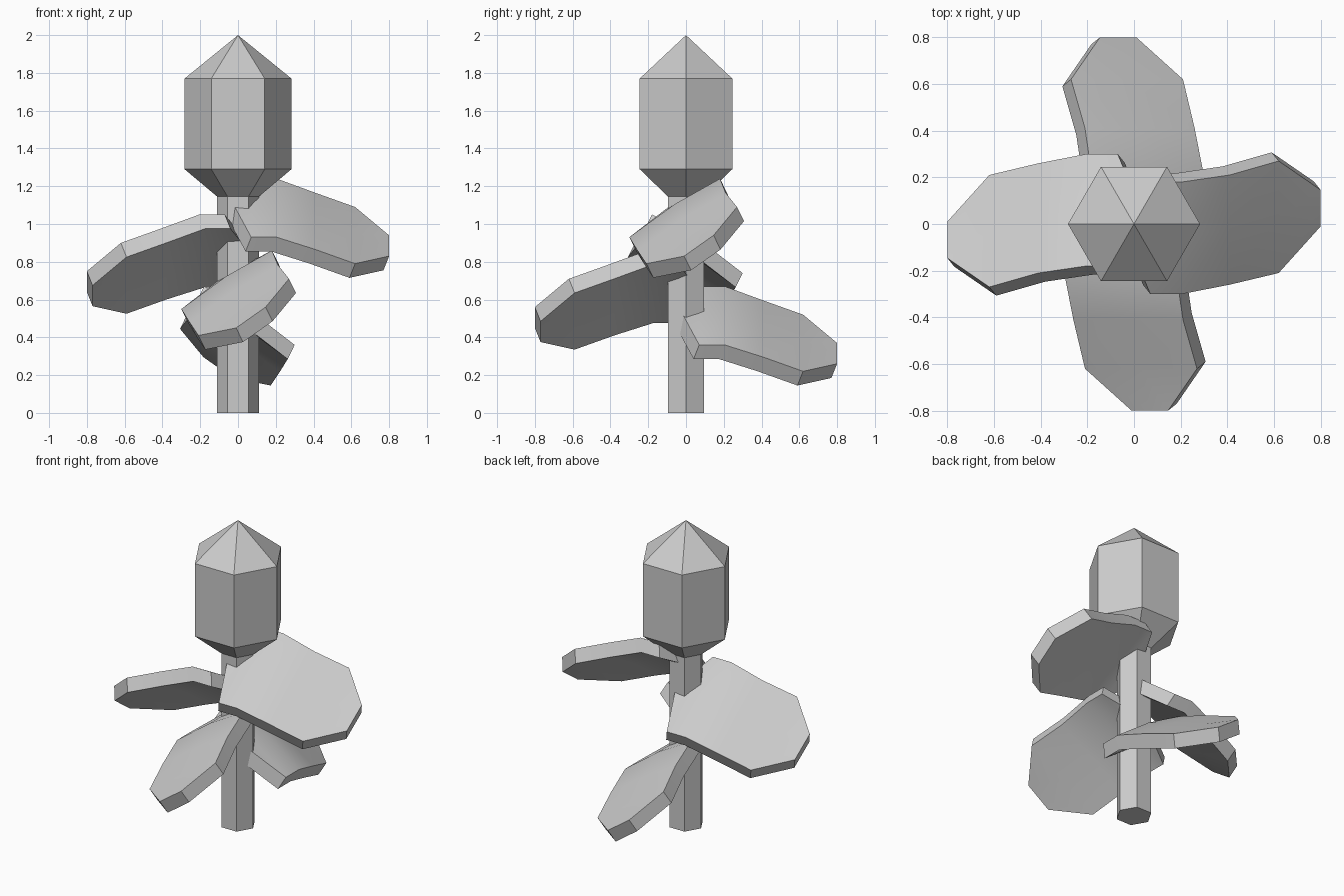
import bpy, bmesh, math
from mathutils import Vector, Matrix

if "Cube" in bpy.data.objects:
    bpy.data.objects.remove(bpy.data.objects["Cube"])

grey = bpy.data.materials.new("plain_grey")
grey.diffuse_color = (0.6, 0.6, 0.6, 1)
grey.use_nodes = True
grey.node_tree.nodes["Principled BSDF"].inputs["Base Color"].default_value = grey.diffuse_color


def finish(name, bm, smooth_angle=None):
    bmesh.ops.recalc_face_normals(bm, faces=bm.faces)
    mesh = bpy.data.meshes.new(name)
    bm.to_mesh(mesh)
    bm.free()
    mesh.materials.append(grey)
    obj = bpy.data.objects.new(name, mesh)
    bpy.context.collection.objects.link(obj)
    if smooth_angle:
        bpy.ops.object.select_all(action='DESELECT')
        obj.select_set(True)
        bpy.context.view_layer.objects.active = obj
        bpy.ops.object.shade_smooth_by_angle(angle=math.radians(smooth_angle))
    return obj


def hex_lathe(name, profile):
    """Six-sided solid from (radius, height) pairs; radius 0 makes a point."""
    bm = bmesh.new()
    rings = []
    for r, z in profile:
        n = 6 if r else 1
        rings.append([bm.verts.new((r * math.cos(i * math.pi / 3),
                                    r * math.sin(i * math.pi / 3), z)) for i in range(n)])
    for a, b in zip(rings, rings[1:]):
        for i in range(6):
            j = (i + 1) % 6
            if len(b) == 1:
                bm.faces.new((a[i], a[j], b[0]))
            else:
                bm.faces.new((a[i], a[j], b[j], b[i]))
    for ring in (rings[0], rings[-1]):
        if len(ring) == 6:
            bm.faces.new(ring)
    return finish(name, bm)


# Stem and bud
hex_lathe("stem", [(0.11, 0), (0.11, 1.15)])
hex_lathe("bud", [(0.11, 1.145), (0.283, 1.29), (0.283, 1.77), (0, 2.0)])

# Leaf stations along its length: x, centre y, centre z, half width in y, in z, rib rise
STATIONS = [(0.07, -0.06, 1.085, 0.24, 0.155, 0.02),
            (0.205, -0.06, 1.085, 0.24, 0.155, 0.02),
            (0.41, -0.025, 1.015, 0.235, 0.15, 0.015),
            (0.62, 0.03, 0.94, 0.24, 0.15, 0.005),
            (0.80, 0.068, 0.885, 0.078, 0.055, 0.0)]
THICKNESS = Vector((0.03, -0.037, 0.075))


def leaf(name, turn, drop):
    bm = bmesh.new()
    rows = []
    for x, y, z, wy, wz, rise in STATIONS:
        rows.append([bm.verts.new((x, y + s * wy, z + s * wz + (rise if s == 0 else 0)))
                     for s in (-1, 0, 1)])
    base = bm.verts.new((-0.03, -0.06, 1.115))
    for a, b in zip(rows, rows[1:]):
        for i in (0, 1):
            bm.faces.new((a[i], b[i], b[i + 1], a[i + 1]))
    for i in (0, 1):
        bm.faces.new((base, rows[0][i], rows[0][i + 1]))
    # Thicken the blade downward
    out = bmesh.ops.extrude_face_region(bm, geom=bm.faces[:], use_keep_orig=True)
    low = [g for g in out["geom"] if isinstance(g, bmesh.types.BMVert)]
    bmesh.ops.translate(bm, verts=low, vec=-THICKNESS)
    bm.transform(Matrix.Translation((0, 0, -drop)) @ Matrix.Rotation(math.radians(turn), 4, 'Z'))
    return finish(name, bm, 30)


# Four leaves stepping down around the stem
for n, (side, turn) in enumerate((("right", 0), ("left", 180), ("front", 270), ("back", 90))):
    leaf("leaf_" + side, turn, 0.19 * n)
